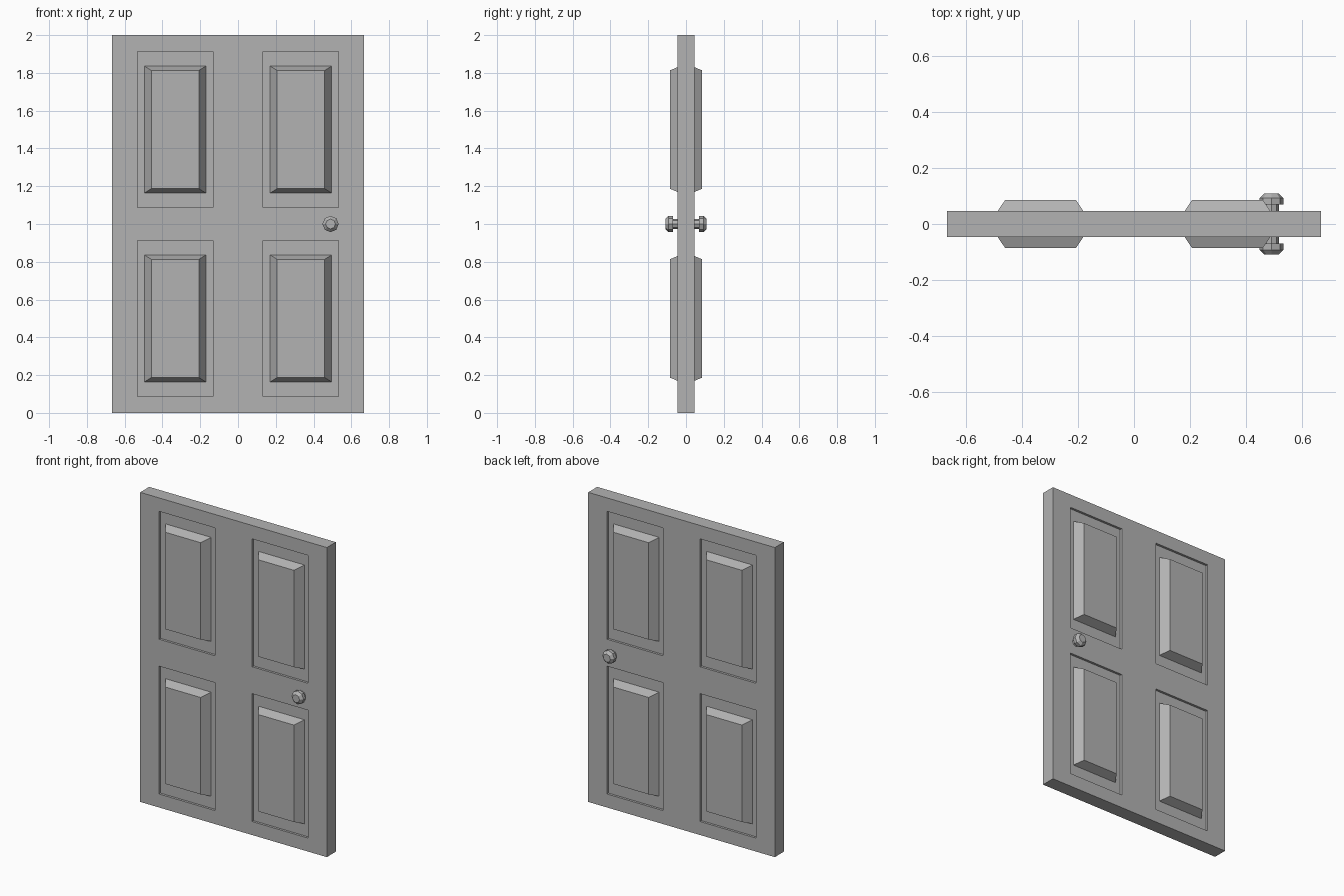
import bpy, bmesh, math
from mathutils import Matrix

if "Cube" in bpy.data.objects:
    bpy.data.objects.remove(bpy.data.objects["Cube"])

HALF_W, HEIGHT, HALF_T = 0.667, 2.0, 0.046
PANEL_X, PANEL_Z = (-0.333, 0.333), (0.5, 1.5)
# panel rings: half width, half height, distance from the door's mid plane
RINGS = [(0.2, 0.413, 0.046), (0.2, 0.413, 0.031),
         (0.163, 0.336, 0.031), (0.126, 0.313, 0.086)]

grey = bpy.data.materials.new("grey")
grey.diffuse_color = (0.45, 0.45, 0.45, 1)
grey.use_nodes = True
grey.node_tree.nodes["Principled BSDF"].inputs["Base Color"].default_value = grey.diffuse_color


def finish(name, bm):
    bmesh.ops.remove_doubles(bm, verts=bm.verts, dist=1e-5)
    bmesh.ops.recalc_face_normals(bm, faces=bm.faces)
    mesh = bpy.data.meshes.new(name)
    bm.to_mesh(mesh)
    bm.free()
    mesh.materials.append(grey)
    obj = bpy.data.objects.new(name, mesh)
    bpy.context.collection.objects.link(obj)
    return obj


def rect(bm, cx, cz, w, h, y):
    return [bm.verts.new((cx + sx * w, y, cz + sz * h))
            for sx, sz in ((-1, -1), (1, -1), (1, 1), (-1, 1))]


def door_side(bm, side):
    # flat stiles and rails around the four openings
    w, h, t = RINGS[0]
    xs = [-HALF_W] + [c + s * w for c in PANEL_X for s in (-1, 1)] + [HALF_W]
    zs = [0] + [c + s * h for c in PANEL_Z for s in (-1, 1)] + [HEIGHT]
    grid = [[bm.verts.new((x, side * t, z)) for z in zs] for x in xs]
    for i in range(5):
        for j in range(5):
            if not (i % 2 and j % 2):
                bm.faces.new((grid[i][j], grid[i + 1][j],
                              grid[i + 1][j + 1], grid[i][j + 1]))
    # sunk border and raised bevelled field in each opening
    for cx in PANEL_X:
        for cz in PANEL_Z:
            loops = [rect(bm, cx, cz, rw, rh, side * ry) for rw, rh, ry in RINGS]
            for a, b in zip(loops, loops[1:]):
                for k in range(4):
                    n = (k + 1) % 4
                    bm.faces.new((a[k], a[n], b[n], b[k]))
            bm.faces.new(loops[-1])


# door slab, both faces joined by the outer edges
bm = bmesh.new()
for side in (-1, 1):
    door_side(bm, side)
bmesh.ops.remove_doubles(bm, verts=bm.verts, dist=1e-5)
bmesh.ops.bridge_loops(bm, edges=[e for e in bm.edges if e.is_boundary])
finish("door_slab", bm)

# door knobs: eight-sided stem, collar and tapered cap
PROFILE = [(0.026, 0.04), (0.026, 0.07), (0.043, 0.07), (0.043, 0.092), (0.026, 0.109)]
SIDES = 8
for name, side in (("front_knob", -1), ("back_knob", 1)):
    bm = bmesh.new()
    loops = [[bm.verts.new((0.49 + r * math.cos(2 * math.pi * k / SIDES), side * y,
                            1.0 + r * math.sin(2 * math.pi * k / SIDES)))
              for k in range(SIDES)] for r, y in PROFILE]
    for a, b in zip(loops, loops[1:]):
        for k in range(SIDES):
            n = (k + 1) % SIDES
            bm.faces.new((a[k], a[n], b[n], b[k]))
    bm.faces.new(loops[0])
    bm.faces.new(loops[-1])
    finish(name, bm)
